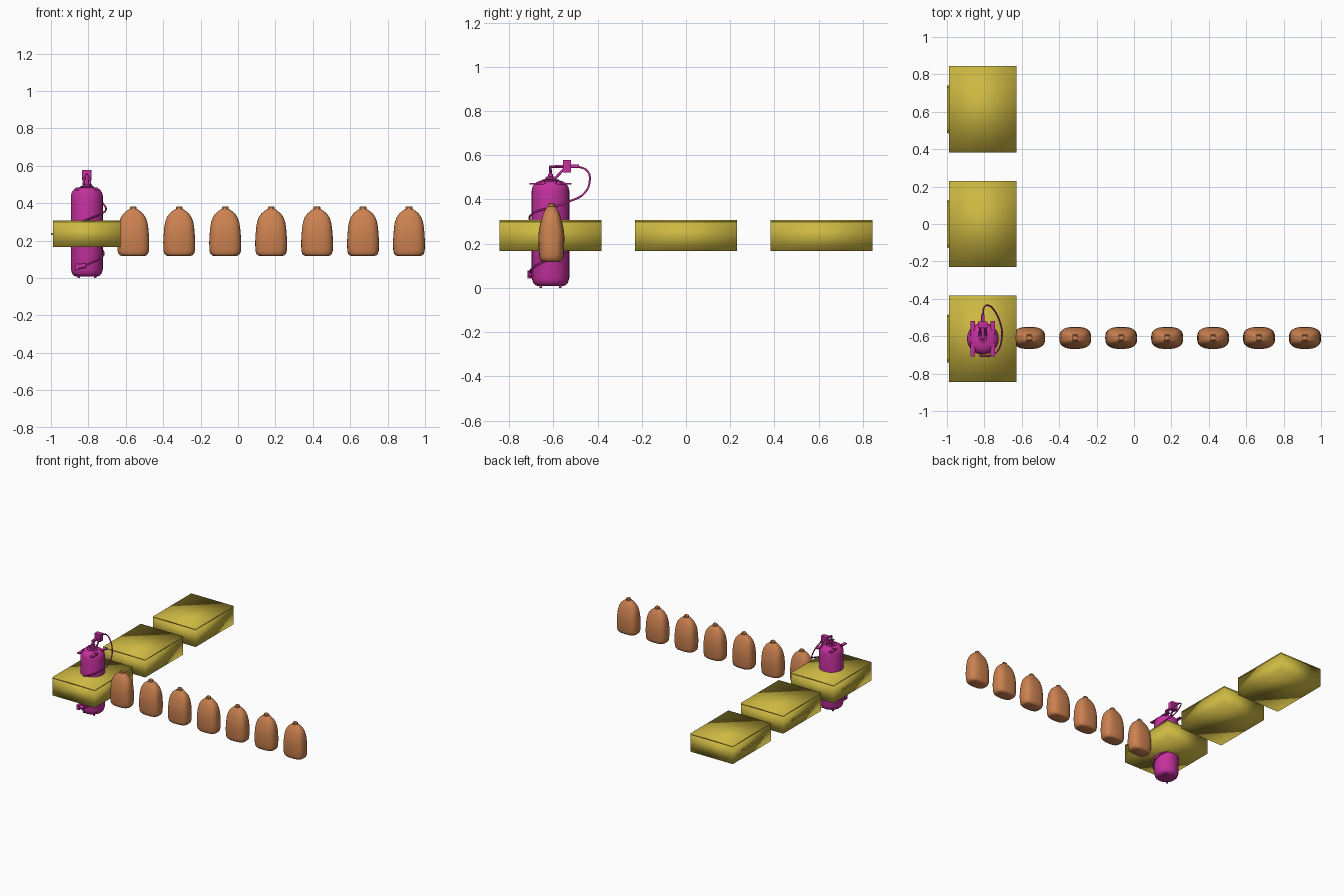
import bpy, bmesh, math
from mathutils import Vector

cube = bpy.data.objects.get("Cube")
if cube:
    bpy.data.objects.remove(cube, do_unlink=True)


def material(name, rgb):
    m = bpy.data.materials.new(name)
    m.use_nodes = True
    col = (*rgb, 1)
    m.diffuse_color = col
    bsdf = next(n for n in m.node_tree.nodes if n.type == 'BSDF_PRINCIPLED')
    bsdf.inputs["Base Color"].default_value = col
    return m


MAGENTA = material("magenta", (0.55, 0.03, 0.34))
YELLOW = material("olive yellow", (0.61, 0.48, 0.055))
BROWN = material("copper brown", (0.60, 0.22, 0.08))


def finish(name, bm, mat, angle=40):
    """Turn a bmesh into an object; angle=None blends normals over all edges."""
    bmesh.ops.recalc_face_normals(bm, faces=bm.faces)
    me = bpy.data.meshes.new(name)
    bm.to_mesh(me)
    bm.free()
    me.materials.append(mat)
    ob = bpy.data.objects.new(name, me)
    bpy.context.collection.objects.link(ob)
    bpy.ops.object.select_all(action='DESELECT')
    ob.select_set(True)
    bpy.context.view_layer.objects.active = ob
    if angle is None:
        bpy.ops.object.shade_smooth()
    else:
        bpy.ops.object.shade_smooth_by_angle(angle=math.radians(angle))
    return ob


def box(name, lo, hi, mat, angle=40):
    bm = bmesh.new()
    bmesh.ops.create_cube(bm, size=1)
    for v in bm.verts:
        v.co = [l + (h - l) * (c + 0.5) for l, h, c in zip(lo, hi, v.co)]
    return finish(name, bm, mat, angle)


def loft(name, centre, rings, mat, power=1.0, n=32):
    """Stack superellipse rings (z, half width x, half width y)."""
    bm = bmesh.new()
    loops = []
    for z, a, b in rings:
        loop = []
        for i in range(n):
            t = math.tau * i / n
            c, s = math.cos(t), math.sin(t)
            x = math.copysign(abs(c) ** power, c) * a
            y = math.copysign(abs(s) ** power, s) * b
            loop.append(bm.verts.new((centre[0] + x, centre[1] + y, z)))
        loops.append(loop)
    for p, q in zip(loops, loops[1:]):
        for i in range(n):
            j = (i + 1) % n
            bm.faces.new((p[i], p[j], q[j], q[i]))
    bm.faces.new(loops[0])
    bm.faces.new(loops[-1])
    return finish(name, bm, mat)


def tube(name, points, radius, mat, smooth=True):
    """Round tube along a path, turned into a mesh."""
    cu = bpy.data.curves.new(name, 'CURVE')
    cu.dimensions = '3D'
    cu.bevel_depth = radius
    cu.bevel_resolution = 3
    cu.use_fill_caps = True
    if smooth:
        sp = cu.splines.new('BEZIER')
        sp.bezier_points.add(len(points) - 1)
        for bp, p in zip(sp.bezier_points, points):
            bp.co = p
            bp.handle_left_type = bp.handle_right_type = 'AUTO'
        sp.resolution_u = 5
    else:
        sp = cu.splines.new('POLY')
        sp.points.add(len(points) - 1)
        for bp, p in zip(sp.points, points):
            bp.co = (*p, 1)
    tmp = bpy.data.objects.new(name + " path", cu)
    bpy.context.collection.objects.link(tmp)
    me = bpy.data.meshes.new_from_object(
        tmp.evaluated_get(bpy.context.evaluated_depsgraph_get()))
    bpy.data.objects.remove(tmp, do_unlink=True)
    bm = bmesh.new()
    bm.from_mesh(me)
    me.materials.clear()
    return finish(name, bm, mat)


# Three cases, each with a thin lid and a pull handle on the -x side
for i, y in enumerate((-0.613, 0.0, 0.613)):
    box(f"case_body_{i}", (-0.989, y - 0.231, 0.167), (-0.628, y + 0.231, 0.299), YELLOW, None)
    box(f"case_lid_{i}", (-0.989, y - 0.231, 0.299), (-0.628, y + 0.231, 0.307), YELLOW, None)
    tube(f"case_handle_{i}",
         [(-0.985, y - 0.125, 0.235), (-0.994, y - 0.122, 0.235), (-0.994, y - 0.105, 0.235),
          (-0.994, y + 0.105, 0.235), (-0.994, y + 0.122, 0.235), (-0.985, y + 0.125, 0.235)],
         0.006, YELLOW, False)

# Row of seven flattened flasks with small caps
FLASK = [(0.118, 0.060, 0.038), (0.121, 0.070, 0.046), (0.129, 0.079, 0.052),
         (0.145, 0.084, 0.055), (0.19, 0.0855, 0.058), (0.235, 0.083, 0.059),
         (0.27, 0.080, 0.055), (0.30, 0.075, 0.048), (0.325, 0.066, 0.041),
         (0.345, 0.052, 0.033), (0.36, 0.034, 0.024), (0.368, 0.022, 0.019)]
CAP = [(0.364, 0.018, 0.016), (0.379, 0.018, 0.016), (0.383, 0.013, 0.012)]
for i in range(7):
    c = (-0.56 + 0.2457 * i, -0.609)
    loft(f"flask_{i}", c, FLASK, BROWN, 0.72)
    loft(f"flask_cap_{i}", c, CAP, BROWN)

# Pressure bottle
CX, CY, R = -0.808, -0.613, 0.085


def lathe(name, profile, dx=0, dy=0, n=32):
    return loft(name, (CX + dx, CY + dy), [(z, r, r) for r, z in profile], MAGENTA, n=n)


lathe("bottle_body", [(0.055, 0.008), (0.068, 0.012), (0.079, 0.024), (R, 0.045), (R, 0.44),
                      (0.081, 0.458), (0.070, 0.473), (0.054, 0.483), (0.030, 0.487)])
lathe("bottle_neck", [(0.038, 0.480), (0.038, 0.490), (0.022, 0.492), (0.022, 0.502),
                      (0.012, 0.504), (0.012, 0.515)])
for i in range(4):
    a = math.radians(45 + 90 * i)
    lathe(f"bottle_foot_{i}", [(0.006, 0), (0.008, 0.02)],
          0.062 * math.cos(a), 0.062 * math.sin(a), 10)

# Carrying rails with cross bars at the shoulder
for side in (-1, 1):
    x = CX + side * 0.054
    box(f"shoulder_rail_{side}", (x - 0.012, CY - 0.096, 0.468), (x + 0.012, CY + 0.094, 0.475), MAGENTA)
    y = CY + side * 0.035
    box(f"cross_bar_{side}", (CX - 0.06, y - 0.008, 0.472), (CX + 0.06, y + 0.008, 0.483), MAGENTA)

# Valve: standing pipe, elbow, block, outlet and lever
tube("valve_pipe", [(CX, CY, 0.49), (CX, CY, 0.548), (CX, CY + 0.07, 0.55)], 0.008, MAGENTA, False)
box("valve_block", (CX - 0.025, -0.557, 0.522), (CX + 0.025, -0.52, 0.578), MAGENTA)
tube("valve_outlet", [(CX, -0.525, 0.55), (CX, -0.485, 0.55)], 0.009, MAGENTA, False)
for side in (-1, 1):
    tube(f"valve_brace_{side}", [(CX + side * 0.018, -0.60, 0.487), (CX + side * 0.014, -0.55, 0.54)],
         0.006, MAGENTA, False)

# Hose leaves the valve, loops down and winds around the bottle
path = [(CX, -0.49, 0.55), (-0.802, -0.447, 0.53), (-0.782, -0.435, 0.49),
        (-0.75, -0.458, 0.43), (-0.715, -0.53, 0.39), (-0.706, -0.60, 0.365)]
STEPS = 28
for i in range(STEPS + 1):
    t = i / STEPS
    a = math.radians(-40 - 420 * t)
    r = R + 0.006 + 0.012 * max(0, 1 - 6 * t)
    path.append((CX + r * math.cos(a), CY + r * math.sin(a), 0.345 - 0.28 * t))
tube("hose", path, 0.0045, MAGENTA)

# Nozzle at the end of the hose
end = Vector(path[-1])
tube("nozzle", [end + Vector((0.01, 0, 0.002)), end + Vector((-0.035, 0.002, -0.005))],
     0.013, MAGENTA, False)
box("nozzle_mouth", (-0.872, -0.718, 0.042), (-0.85, -0.68, 0.078), MAGENTA)
